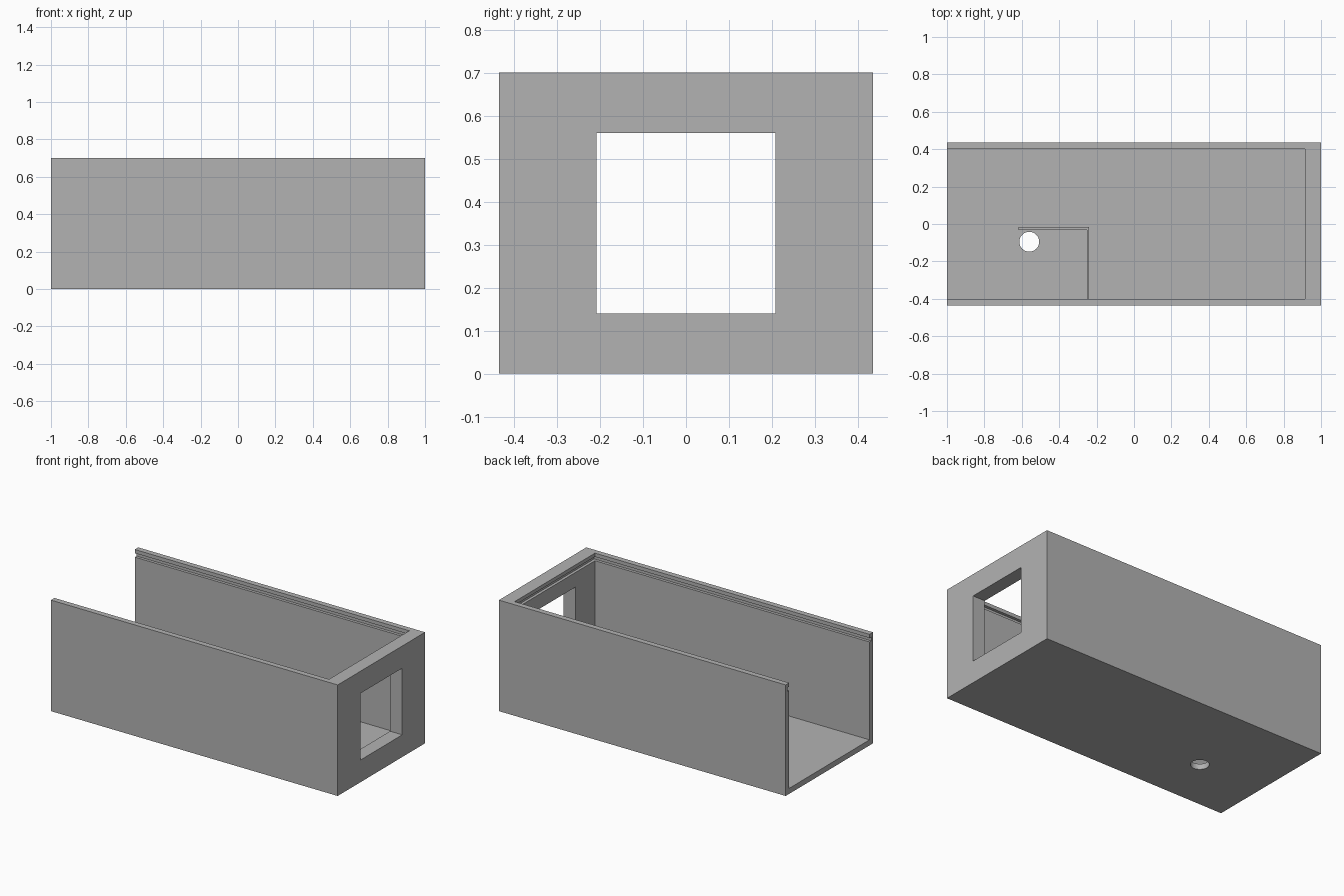
import bpy
import bmesh
from mathutils import Matrix, Vector

default = bpy.data.objects.get("Cube")
if default:
    bpy.data.objects.remove(default, do_unlink=True)

grey = bpy.data.materials.new("plain_grey")
grey.use_nodes = True
colour = (0.45, 0.45, 0.45, 1)
grey.diffuse_color = colour
grey.node_tree.nodes["Principled BSDF"].inputs["Base Color"].default_value = colour


def finish(name, bm):
    mesh = bpy.data.meshes.new(name)
    bm.to_mesh(mesh)
    bm.free()
    mesh.materials.append(grey)
    obj = bpy.data.objects.new(name, mesh)
    bpy.context.collection.objects.link(obj)
    return obj


def box(name, low, high):
    low, high = Vector(low), Vector(high)
    bm = bmesh.new()
    place = Matrix.Translation((low + high) / 2) @ Matrix.Diagonal((*(high - low), 1))
    bmesh.ops.create_cube(bm, size=1, matrix=place)
    return finish(name, bm)


def cylinder(name, x, y, radius, bottom, top, sides=48):
    bm = bmesh.new()
    bmesh.ops.create_cone(bm, cap_ends=True, segments=sides, radius1=radius,
                          radius2=radius, depth=top - bottom,
                          matrix=Matrix.Translation((x, y, (bottom + top) / 2)))
    return finish(name, bm)


HALF_Y, HEIGHT = 0.435, 0.70
INNER_Y, FLOOR, END = 0.40, 0.035, 0.915
GROOVE = 0.018

# Casing: solid block hollowed out, open at the top and at one end
casing = box("casing", (-1, -HALF_Y, 0), (1, HALF_Y, HEIGHT))
cutters = [
    box("cavity_cutter", (-1.1, -INNER_Y, FLOOR), (END, INNER_Y, 0.8)),
    box("lid_groove_cutter", (-1.2, -INNER_Y - GROOVE, 0.652),
        (END + GROOVE, INNER_Y + GROOVE, 0.677)),
    box("window_cutter", (0.8, -0.208, 0.14), (1.1, 0.208, 0.56)),
    cylinder("cable_hole_cutter", -0.56, -0.095, 0.053, -0.1, 0.1),
]
for cutter in cutters:
    cutter.hide_render = True
    cutter.hide_set(True)
    cutter.display_type = 'WIRE'
    cut = casing.modifiers.new(cutter.name, 'BOOLEAN')
    cut.operation = 'DIFFERENCE'
    cut.solver = 'EXACT'
    cut.object = cutter

# Apply the cuts, then drop the cutters
bpy.context.view_layer.update()
cut_mesh = bpy.data.meshes.new_from_object(
    casing.evaluated_get(bpy.context.evaluated_depsgraph_get()))
casing.modifiers.clear()
casing.data = cut_mesh
for cutter in cutters:
    bpy.data.objects.remove(cutter, do_unlink=True)

# Low L-shaped divider around the cable hole
TOP = 0.11
box("divider_long_arm", (-0.612, -0.032, FLOOR), (-0.24, -0.015, TOP))
cylinder("divider_rounded_end", -0.612, -0.0235, 0.0085, FLOOR, TOP, 16)
box("divider_short_arm", (-0.252, -INNER_Y, FLOOR), (-0.24, -0.032, TOP))
